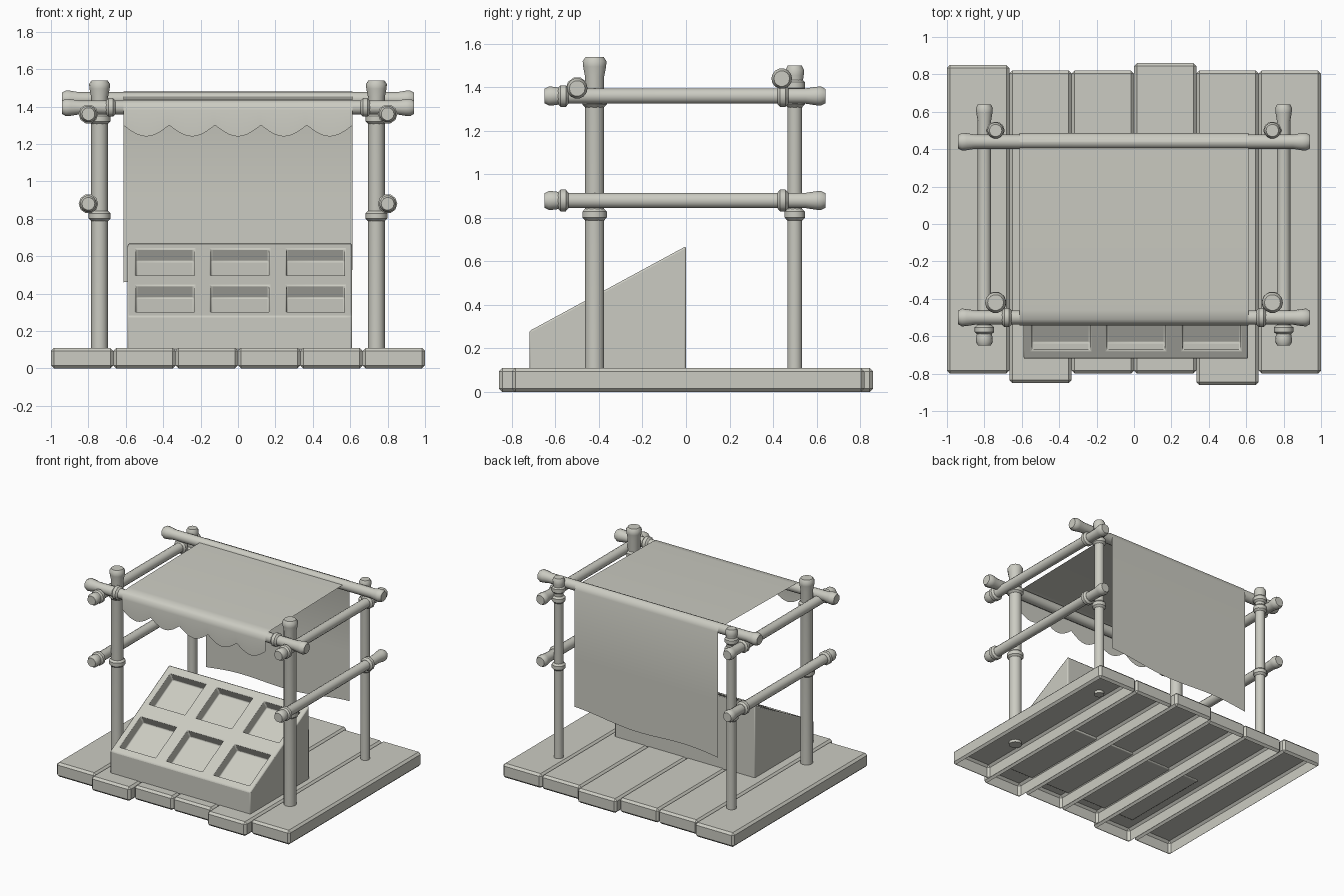
import bpy, bmesh, math
from mathutils import Vector

if "Cube" in bpy.data.objects:
    bpy.data.objects.remove(bpy.data.objects["Cube"], do_unlink=True)

mat = bpy.data.materials.new("pale_stone_grey")
mat.use_nodes = True
COLOUR = (0.6, 0.6, 0.54, 1)
mat.diffuse_color = COLOUR
mat.node_tree.nodes["Principled BSDF"].inputs["Base Color"].default_value = COLOUR


def finish(name, bm, angle=40):
    """Turn a bmesh into a named, shaded object."""
    mesh = bpy.data.meshes.new(name)
    bm.to_mesh(mesh)
    bm.free()
    mesh.materials.append(mat)
    obj = bpy.data.objects.new(name, mesh)
    bpy.context.collection.objects.link(obj)
    bpy.ops.object.select_all(action="DESELECT")
    obj.select_set(True)
    bpy.context.view_layer.objects.active = obj
    bpy.ops.object.shade_smooth_by_angle(angle=math.radians(angle))
    return obj


def lathe(name, start, end, profile, sides=14):
    """Revolve (radius, distance) points around the line from start to end."""
    start, end = Vector(start), Vector(end)
    turn = (end - start).to_track_quat("Z", "Y")
    bm = bmesh.new()
    rings = []
    for r, d in profile:
        ring = []
        for i in range(sides):
            a = math.tau * i / sides
            ring.append(bm.verts.new(start + turn @ Vector((r * math.cos(a), r * math.sin(a), d))))
        rings.append(ring)
    for low, high in zip(rings, rings[1:]):
        for i in range(sides):
            j = (i + 1) % sides
            bm.faces.new((low[i], low[j], high[j], high[i]))
    bm.faces.new(rings[0][::-1])
    bm.faces.new(rings[-1])
    return finish(name, bm)


def knob(r, length):
    """Flared, rounded end of a pole."""
    return [(r, length - 0.09), (r * 1.2, length - 0.045),
            (r * 1.25, length - 0.02), (r * 0.95, length)]


def beam(name, start, end, r):
    length = (Vector(end) - Vector(start)).length
    tip = knob(r, length)
    lathe(name, start, end, [(q, length - d) for q, d in reversed(tip)] + tip)


def binding(name, centre, axis, r, height=0.055):
    """Rope collar around a pole."""
    c, h = Vector(centre), Vector(axis) * height / 2
    lathe(name, c - h, c + h, [(r, 0), (r + 0.014, height * 0.25),
                               (r + 0.014, height * 0.75), (r, height)], 10)


# Floor planks, open underneath
ends = [(-0.80, 0.85), (-0.85, 0.82), (-0.80, 0.82), (-0.80, 0.86), (-0.86, 0.82), (-0.80, 0.82)]
width = 2 / len(ends)
for i, (front, back) in enumerate(ends):
    bm = bmesh.new()
    bmesh.ops.create_cube(bm, size=1)
    for v in bm.verts:
        v.co = Vector((-1 + width * (i + 0.5) + v.co.x * width,
                       (front + back) / 2 + v.co.y * (back - front), 0.055 + v.co.z * 0.11))
    bmesh.ops.bevel(bm, geom=bm.edges[:], offset=0.016, segments=1, affect="EDGES")
    bm.normal_update()
    under = [f for f in bm.faces if f.normal.z < -0.9]
    bmesh.ops.delete(bm, geom=under, context="FACES")
    finish(f"floor_plank_{i + 1}", bm, 20)

# Posts, side rails and their bindings
Z, Y, X = (0, 0, 1), (0, 1, 0), (1, 0, 0)
for side, s in (("left", 1), ("right", -1)):
    for place, y, r, top in (("front", -0.42, 0.045, 1.54), ("back", 0.5, 0.035, 1.5)):
        x = 0.74 * s
        length = top - 0.09
        lathe(f"{place}_{side}_post", (x, y, 0.09), (x, y, top), [(r, 0)] + knob(r, length))
        for level, z in (("lower", 0.815), ("upper", 1.335)):
            binding(f"{place}_{side}_{level}_post_binding", (x, y, z), Z, r)
    binding(f"back_{side}_top_binding", (0.74 * s, 0.5, 1.41), Z, 0.035)
    for level, z in (("lower", 0.88), ("upper", 1.36)):
        x = 0.80 * s
        beam(f"{side}_{level}_rail", (x, -0.65, z), (x, 0.64, z), 0.036)
        for place, y in (("front", -0.565), ("back", 0.445)):
            binding(f"{place}_{side}_{level}_rail_binding", (x, y, z), Y, 0.038, 0.05)
    binding(f"{side}_front_beam_binding", (0.68 * s, -0.5, 1.395), X, 0.038, 0.05)

# Cross beams
beam("front_beam", (-0.94, -0.5, 1.395), (0.94, -0.5, 1.395), 0.038)
beam("back_beam", (-0.94, 0.44, 1.44), (0.94, 0.44, 1.44), 0.038)


def cloth(name, path, hem, columns=50, angle=180):
    """Sheet following a (y, z) path, with its last row set by the hem rule."""
    bm = bmesh.new()
    rows = []
    for k, (y, z) in enumerate(path):
        row = []
        for i in range(columns + 1):
            u = i / columns
            height = hem(u) if k == len(path) - 1 else z
            row.append(bm.verts.new((-0.613 + 1.226 * u, y, height)))
        rows.append(row)
    for a, b in zip(rows, rows[1:]):
        for i in range(columns):
            bm.faces.new((a[i], b[i], b[i + 1], a[i + 1]))
    finish(name, bm, angle)


# Awning with scalloped front, and the hanging back cloth
cloth("awning", [(0.44, 1.455), (-0.46, 1.44), (-0.51, 1.435), (-0.535, 1.415), (-0.542, 1.38), (-0.542, 1.24)],
      lambda u: 1.3 - 0.06 * abs(math.sin(5 * math.pi * u)))
cloth("back_cloth", [(0.44, 1.48), (0.475, 1.465), (0.487, 1.43), (0.487, 0.9), (0.487, 0.47)],
      lambda u: 0.46 + 0.05 * u + 0.015 * math.sin(2.5 * math.pi * u))

# Sloping display crate
bm = bmesh.new()
bmesh.ops.create_cube(bm, size=1)
FRONT, LOW, HIGH = -0.72, 0.28, 0.67
for v in bm.verts:
    top = v.co.z > 0
    at_back = v.co.y > 0
    v.co = Vector((0.01 + v.co.x * 1.2, 0 if at_back else FRONT,
                   (HIGH if at_back else LOW) if top else 0.1))
slope = Vector((0, -FRONT, HIGH - LOW)).normalized()
columns = [(-0.545, -0.235), (-0.145, 0.165), (0.26, 0.57)]
rows = [(0.305, 0.445), (0.50, 0.64)]


def slope_y(z):
    return FRONT * (HIGH - z) / (HIGH - LOW)


def cut(point, normal):
    sloped = [f for f in bm.faces if f.normal.z > 0.5]
    parts = set(sloped)
    for f in sloped:
        parts.update(f.edges)
        parts.update(f.verts)
    bmesh.ops.bisect_plane(bm, geom=list(parts), plane_co=point, plane_no=normal)
    bm.normal_update()


bm.normal_update()
for x in sum(columns, ()):
    cut((x, 0, 0), X)
for z in sum(rows, ()):
    cut((0, slope_y(z), z), slope)

# Sunken trays in the crate
trays = []
for f in bm.faces:
    c = f.calc_center_median()
    if f.normal.z > 0.5 and any(a < c.x < b for a, b in columns) and any(a < c.z < b for a, b in rows):
        trays.append(f)
inward = -trays[0].normal.copy()
floors = bmesh.ops.extrude_discrete_faces(bm, faces=trays)["faces"]
bmesh.ops.translate(bm, verts=list({v for f in floors for v in f.verts}), vec=inward * 0.08)
crate = finish("display_crate", bm, 35)
soft = crate.modifiers.new("soft_edges", "BEVEL")
soft.width = 0.008
soft.segments = 2
soft.limit_method = "ANGLE"
soft.angle_limit = math.radians(30)
